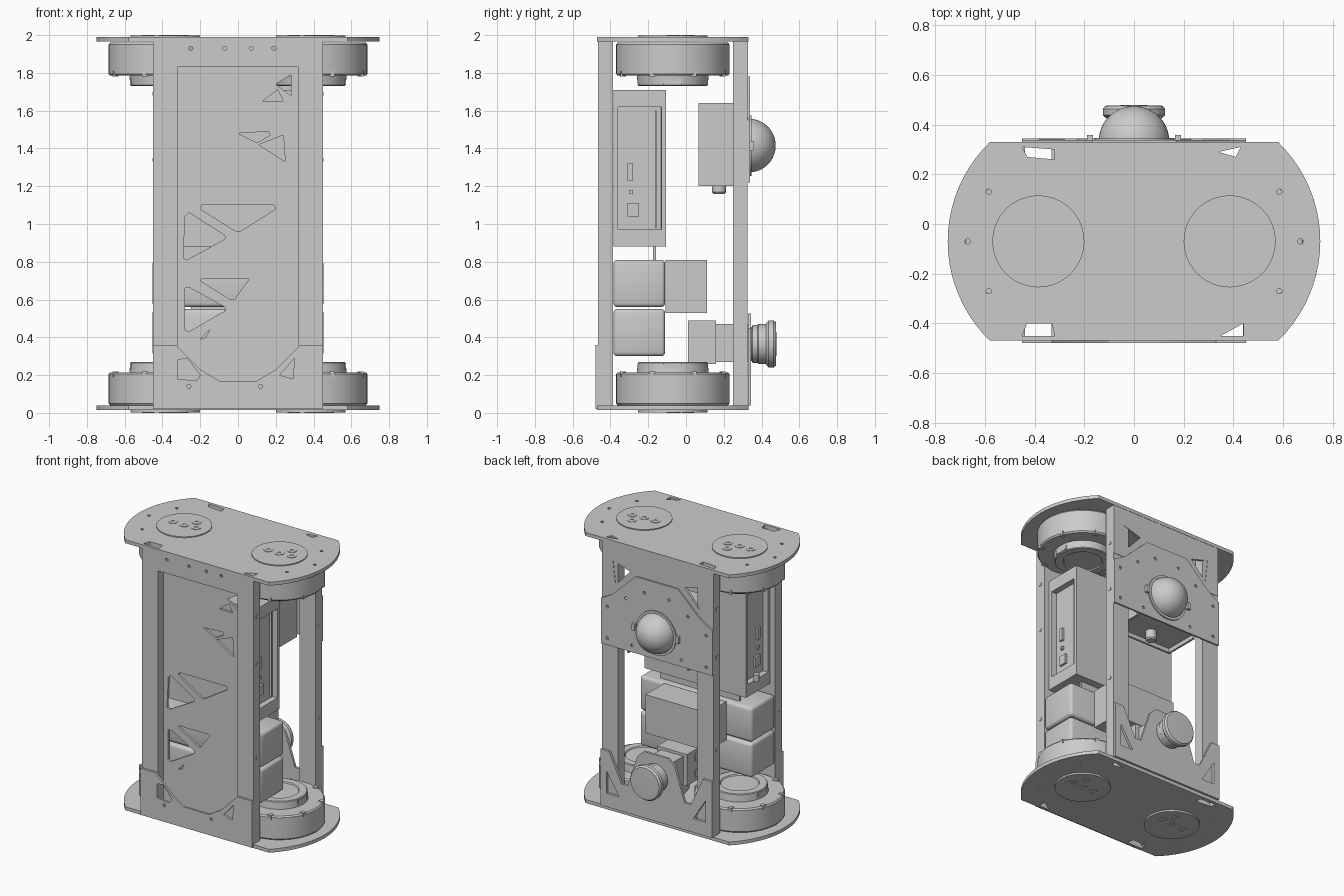
import bpy, bmesh, math
from mathutils import Matrix, Vector

if "Cube" in bpy.data.objects:
    bpy.data.objects.remove(bpy.data.objects["Cube"], do_unlink=True)

grey = bpy.data.materials.new("mid_grey")
grey.use_nodes = True
GREY = (0.6, 0.6, 0.6, 1)
grey.diffuse_color = GREY
grey.node_tree.nodes["Principled BSDF"].inputs["Base Color"].default_value = GREY
parts = []
CY = -0.07  # centre line of end plates and drive units


def add(name, mesh):
    ob = bpy.data.objects.new(name, mesh)
    bpy.context.collection.objects.link(ob)
    mesh.materials.clear()
    mesh.materials.append(grey)
    parts.append(ob)
    return ob


def box(name, x, y, z, bevel=0, recess=None):
    """Box from ranges; recess = (margin, low, high, depth) sinks both x sides."""
    bm = bmesh.new()
    bmesh.ops.create_cube(bm, size=1)
    for v in bm.verts:
        v.co = [r[0] if c < 0 else r[1] for c, r in zip(v.co, (x, y, z))]
    if recess:
        margin, low, high, depth = recess
        sides = [f for f in bm.faces if abs(f.normal.x) > 0.9]
        bmesh.ops.inset_individual(bm, faces=sides, thickness=margin)
        for v in {v for f in sides for v in f.verts}:
            v.co.z = low if v.co.z < (low + high) / 2 else high
        bmesh.ops.inset_individual(bm, faces=sides, thickness=0.002, depth=-depth)
    if bevel:
        bmesh.ops.bevel(bm, geom=bm.edges[:], offset=bevel, segments=3,
                        profile=0.5, affect='EDGES')
    me = bpy.data.meshes.new(name)
    bm.to_mesh(me)
    bm.free()
    return add(name, me)


def lathe(name, profile, origin, axis='Z', steps=48):
    """Spin (radius, height) points about an axis."""
    bm = bmesh.new()
    vs = [bm.verts.new((r, 0, h)) for r, h in profile]
    es = [bm.edges.new(p) for p in zip(vs, vs[1:])]
    bmesh.ops.spin(bm, geom=vs + es, cent=(0, 0, 0), axis=(0, 0, 1),
                   angle=2 * math.pi, steps=steps)
    bmesh.ops.remove_doubles(bm, verts=bm.verts[:], dist=1e-4)
    bmesh.ops.recalc_face_normals(bm, faces=bm.faces[:])
    m = Matrix.Rotation(-math.pi / 2, 4, 'X') if axis == 'Y' else Matrix()
    bm.transform(Matrix.Translation(origin) @ m)
    me = bpy.data.meshes.new(name)
    bm.to_mesh(me)
    bm.free()
    return add(name, me)


def plate(name, outline, lo, hi, holes=(), axis='Y'):
    """Flat sheet with holes; axis is the thickness direction."""
    cu = bpy.data.curves.new(name, 'CURVE')
    cu.dimensions, cu.fill_mode, cu.extrude = '2D', 'BOTH', (hi - lo) / 2
    for pts in (outline, *holes):
        s = cu.splines.new('POLY')
        s.points.add(len(pts) - 1)
        for p, (a, b) in zip(s.points, pts):
            p.co = (a, b, 0, 1)
        s.use_cyclic_u = True
    tmp = bpy.data.objects.new(name + "_tmp", cu)
    bpy.context.collection.objects.link(tmp)
    bpy.context.view_layer.update()
    dg = bpy.context.evaluated_depsgraph_get()
    me = bpy.data.meshes.new_from_object(tmp.evaluated_get(dg))
    bpy.data.objects.remove(tmp)
    mid = (lo + hi) / 2
    if axis == 'Y':
        me.transform(Matrix.Translation((0, mid, 0)) @ Matrix.Rotation(math.pi / 2, 4, 'X'))
    else:
        me.transform(Matrix.Translation((0, 0, mid)))
    return add(name, me)


def ring(a, b, r=0.011, n=10):
    return [(a + r * math.cos(i * math.tau / n), b + r * math.sin(i * math.tau / n))
            for i in range(n)]


def mirror(half):
    return half + [(-a, b) for a, b in reversed(half)]


def rect(a, b, c, d):
    return [(a, c), (b, c), (b, d), (a, d)]


# End plates: straight front and back, arched ends
R, half = 0.556, math.asin(0.4 / 0.556)
arc = [(0.75 - R + R * math.cos(t), CY + R * math.sin(t))
       for t in [half * (i / 10 - 1) for i in range(21)]]
end_holes = [ring(s * a, b) for s in (-1, 1) for a, b in ((.585, .13), (.585, -.27), (.67, CY))]
end_holes += [[(-.45, .31), (-.32, .3), (-.32, .26), (-.43, .27)],
              [(-.45, -.45), (-.32, -.45), (-.33, -.4), (-.43, -.4)],
              [(.34, .29), (.43, .31), (.41, .27)],
              [(.35, -.45), (.44, -.45), (.44, -.4)]]
for name, lo in (("bottom_plate", .015), ("top_plate", 1.965)):
    plate(name, mirror(arc), lo, lo + .025, end_holes, 'Z')

# Drive units: drum, hub, outer disc with screw rings, mirrored top and bottom
drum = [(0, .04), (.292, .04), (.3, .05), (.3, .205), (.292, .215), (.19, .215),
        (.185, .265), (.18, .27), (.13, .27), (.125, .262), (0, .262)]
disc = [(0, .003), (.185, .003), (.185, .02), (0, .02)]
screw = [(.014, .005), (.014, 0), (.032, 0), (.032, .005)]
spots = ((0, 0), (-.09, 0), (.09, .01), (.045, .08))
for end, flip in (("bottom", False), ("top", True)):
    def fz(p):
        return [(r, 2 - h if flip else h) for r, h in p]
    for side, s in (("left", 1), ("right", -1)):
        tag, c = f"{end}_{side}", Vector((s * .385, CY, 0))
        lathe("drive_drum_" + tag, fz(drum), c, steps=64)
        lathe("drive_disc_" + tag, fz(disc), c)
        for a, b in spots:
            lathe("disc_screw_" + tag, fz(screw), c + Vector((a, b, 0)), steps=12)
        z = sorted((2 - .23, 2 - .262) if flip else (.23, .262))
        box("drive_connector_" + tag, sorted((s * .5, s * .572)), (-.12, -.02), z)
        # Clips set into the rim
        for k in range(8):
            t = k * math.tau / 8 + .4
            p = c + Vector((math.cos(t) * .285, math.sin(t) * .285, 0))
            zz = sorted((2 - .19, 2 - .22) if flip else (.19, .22))
            box("rim_clip_" + tag, (p.x - .015, p.x + .015), (p.y - .015, p.y + .015), zz)

# Corner posts: hollow square tubes
for s in (-1, 1):
    for name, lo, hi in (("front_post", -.465, -.387), ("back_post", .25, .325)):
        a, b = sorted((s * .32, s * .45))
        plate(name, rect(a, b, lo, hi), .04, 1.965,
              [rect(a + .012, b - .012, lo + .012, hi - .012)], 'Z')
        y = (lo + hi) / 2
        for z in (.66, 1.34, 1.69):
            box(name + "_bolt", sorted((s * .447, s * .453)), (y - .01, y + .01), (z - .01, z + .01))

# Front panel set back between the posts, with triangular cut-outs
tri = [[(-.2, 1.08), (-.19, 1.1), (.19, 1.1), (.2, 1.08), (.01, .96), (-.01, .96)],
       [(-.28, 1.04), (-.26, 1.06), (-.07, .94), (-.07, .92), (-.27, .81), (-.29, .82)],
       [(-.2, .7), (-.19, .71), (.06, .71), (-.02, .6), (-.04, .6)],
       [(-.28, .66), (-.25, .66), (-.07, .56), (-.07, .54), (-.26, .43), (-.28, .44)],
       [(0, 1.48), (.16, 1.49), (.17, 1.47), (.1, 1.43)],
       [(.11, 1.42), (.24, 1.47), (.25, 1.33)],
       [(.2, 1.74), (.28, 1.79), (.28, 1.68)],
       [(.13, 1.65), (.21, 1.71), (.24, 1.65)],
       [(-.2, .39), (-.15, .44), (-.17, .4)]]
plate("front_panel", rect(-.32, .32, .04, 1.9), -.405, -.39, tri)
plate("front_head_rail", rect(-.32, .32, 1.83, 1.965), -.465, -.447,
      [ring(a, 1.93) for a in (-.25, -.07, .07, .19)])
guard = mirror([(.45, .02), (.45, .36), (.33, .36), (.2, .23), (.1, .17)])
plate("front_guard", guard, -.48, -.465,
      [[(-.32, .28), (-.27, .29), (-.2, .2), (-.22, .17), (-.32, .18)],
       [(.22, .2), (.3, .29), (.29, .18)], ring(-.26, .14), ring(.12, .14)])

# Rear head panel, camera plate and lower guard
vent = [[(s * .36, 1.84), (s * .22, 1.8), (s * .34, 1.67)] for s in (-1, 1)]
plate("back_head_panel", rect(-.45, .45, 1.6, 1.965), .31, .328, vent)
cam = mirror([(.45, 1.22), (.45, 1.55), (.36, 1.6), (.17, 1.78)])
cam_holes = ((.4, 1.27), (.4, 1.5), (.25, 1.6), (.2, 1.27), (.1, 1.68))
plate("camera_plate", cam, .326, .338, [ring(s * a, b) for s in (-1, 1) for a, b in cam_holes])
back = mirror([(.45, .04), (.45, .45), (.38, .45), (.28, .24), (.23, .24), (.15, .48), (.1, .525)])
plate("back_guard", back, .328, .345,
      [[(s * .4, .3), (s * .4, .14), (s * .3, .14)] for s in (-1, 1)])

# Camera dome, collar tabs and housing
dome = [(.142 * math.cos(i * math.pi / 24), .142 * math.sin(i * math.pi / 24)) for i in range(13)]
lathe("camera_dome", [(.142, -.02)] + dome, (0, .333, 1.415), 'Y')
lathe("camera_collar", [(.142, 0), (.16, 0), (.16, .01), (.142, .01)], (0, .337, 1.415), 'Y')
for s in (-1, 1):
    box("collar_tab", sorted((s * .165, s * .19)), (.335, .358), (1.39, 1.44))
    box("camera_housing_side", sorted((s * .235, s * .25)), (.065, .326), (1.2, 1.64))
box("camera_housing_front", (-.25, .25), (.065, .08), (1.2, 1.64))
box("camera_housing_top", (-.25, .25), (.065, .326), (1.625, 1.64))
box("camera_housing_floor", (-.235, .235), (.08, .326), (1.23, 1.245))
lathe("camera_knob", [(0, 0), (.03, 0), (.038, .01), (.038, .07), (0, .07)], (0, .175, 1.16), steps=24)

# Main unit with recessed sides, side controls and mounting sheet
box("main_unit", (-.41, .41), (-.385, -.105), (.88, 1.71), recess=(.035, .97, 1.62, .04))
for s in (-1, 1):
    x = sorted((s * .365, s * .385))
    box("unit_socket", x, (-.31, -.25), (1.04, 1.11))
    box("unit_switch", x, (-.31, -.28), (1.23, 1.32))
    box("unit_led", x, (-.3, -.28), (1.16, 1.18))
    box("unit_fin", x, (-.165, -.155), (.98, 1.6))
lathe("unit_plug", [(0, 0), (.02, 0), (.02, .05), (0, .05)], (-.43, -.2, .975), steps=16)
box("mounting_sheet", (-.32, .32), (-.175, -.16), (.8, .89))

# Battery blocks and controller box
for z in (.3, .56):
    box("battery_block", (-.453, .453), (-.385, -.11), (z, z + .25), bevel=.022)
box("controller_box", (-.25, .25), (-.108, .11), (.53, .81))

# Stop button: cap, neck and switch body
lathe("stop_button", [(.09, -.09), (.09, .0), (.1, .005), (.1, .03), (.105, .035), (.105, .075),
                      (.115, .08), (.125, .09), (.125, .115), (.115, .128), (0, .132)], (0, .348, .365), 'Y')
box("switch_neck", (-.09, .09), (.16, .33), (.27, .47))
box("switch_body", (-.12, .12), (.01, .16), (.26, .49))
for s in (-1, 1):
    for z in (.29, .41):
        box("switch_terminal", sorted((s * .118, s * .126)), (.03, .07), (z, z + .055))

# Smooth round parts while keeping edges sharp
for ob in bpy.context.view_layer.objects:
    ob.select_set(ob in parts)
bpy.context.view_layer.objects.active = parts[0]
bpy.ops.object.shade_smooth_by_angle(angle=math.radians(30))
